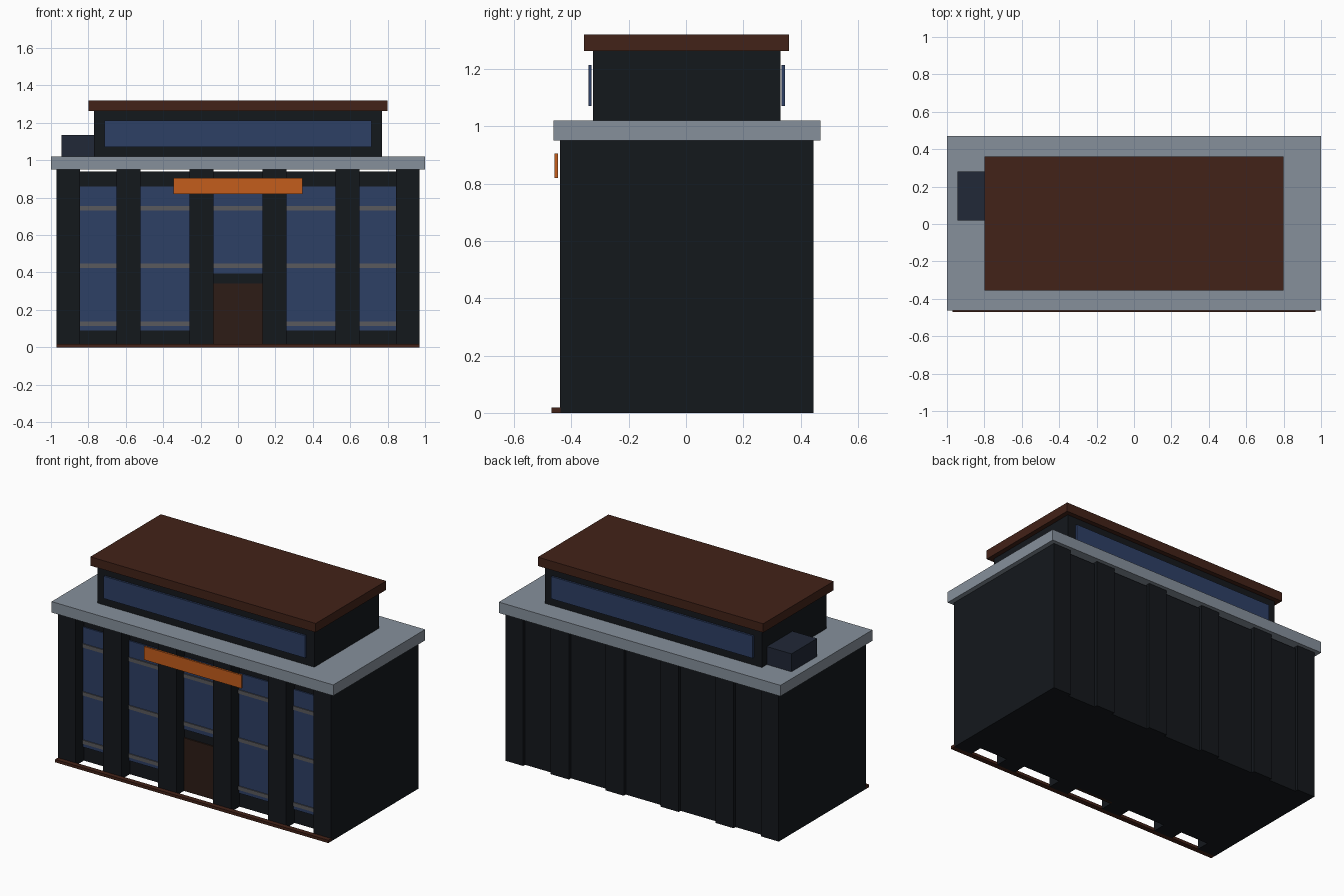
import bpy, bmesh
from mathutils import Vector

if "Cube" in bpy.data.objects:
    bpy.data.objects.remove(bpy.data.objects["Cube"])


def material(name, rgb):
    m = bpy.data.materials.new(name)
    m.diffuse_color = (*rgb, 1)
    m.use_nodes = True
    m.node_tree.nodes["Principled BSDF"].inputs["Base Color"].default_value = m.diffuse_color
    return m


WALL = material("dark_wall", (0.007, 0.009, 0.012))
STONE = material("grey_stone", (0.24, 0.28, 0.33))
ROOF = material("brown_roof", (0.055, 0.016, 0.009))
GLASS = material("blue_glass", (0.027, 0.05, 0.13))
BAR = material("grey_bar", (0.10, 0.10, 0.11))
SIGN = material("orange_board", (0.55, 0.11, 0.012))
DOOR = material("door_brown", (0.026, 0.012, 0.008))
UNIT = material("unit_blue", (0.015, 0.021, 0.038))


def box(name, x, y, z, mat):
    """Box from (min, max) ranges on each axis."""
    bm = bmesh.new()
    bmesh.ops.create_cube(bm, size=1)
    size = Vector([r[1] - r[0] for r in (x, y, z)])
    mid = Vector([(r[1] + r[0]) / 2 for r in (x, y, z)])
    for v in bm.verts:
        v.co = v.co * size + mid
    mesh = bpy.data.meshes.new(name)
    bm.to_mesh(mesh)
    bm.free()
    mesh.materials.append(mat)
    ob = bpy.data.objects.new(name, mesh)
    bpy.context.collection.objects.link(ob)
    return ob


FRONT = -0.355  # recessed wall plane

# Core walls between the full-depth piers, and the front plinth strip
box("core_walls", (-0.9, 0.9), (FRONT, 0.425), (0, 0.94), WALL)
box("plinth_strip", (-0.97, 0.97), (-0.47, -0.438), (0, 0.018), ROOF)

# Piers, mirrored left and right
for s, side in ((1, "right"), (-1, "left")):
    for i, (a, b) in enumerate(((0.13, 0.26), (0.52, 0.65), (0.845, 0.97))):
        box(f"pier_{side}_{i}", sorted((s * a, s * b)), (-0.44, 0.445), (0, 0.95), WALL)

# Windows and their cross bars in each bay
bays = [(-0.845, -0.65), (-0.52, -0.26), (-0.13, 0.13), (0.26, 0.52), (0.65, 0.845)]
for i, bay in enumerate(bays):
    bottom = 0.395 if i == 2 else 0.09
    box(f"window_{i}", bay, (FRONT - 0.008, FRONT + 0.01), (bottom, 0.86), GLASS)
    for j, z in enumerate((0.125, 0.435, 0.743)):
        if z > bottom:
            box(f"window_bar_{i}_{j}", bay, (FRONT - 0.014, FRONT),
                (z - 0.012, z + 0.012), BAR)

# Entrance door and the plain board above it
box("door", (-0.13, 0.13), (FRONT - 0.008, FRONT + 0.01), (0.0, 0.34), DOOR)
box("entrance_board", (-0.345, 0.345), (-0.458, -0.446), (0.82, 0.905), SIGN)

# Cornice slab
box("cornice", (-1, 1), (-0.462, 0.47), (0.95, 1.02), STONE)

# Upper storey with strip windows front and back, and its roof
box("upper_storey", (-0.77, 0.77), (-0.325, 0.33), (1.02, 1.265), WALL)
box("upper_window_front", (-0.715, 0.715), (-0.341, -0.329), (1.07, 1.213), GLASS)
box("upper_window_back", (-0.715, 0.715), (0.334, 0.346), (1.07, 1.213), GLASS)
box("upper_roof", (-0.8, 0.8), (-0.355, 0.36), (1.263, 1.32), ROOF)

# Rooftop service box
box("service_box", (-0.945, -0.77), (0.02, 0.28), (1.02, 1.135), UNIT)
